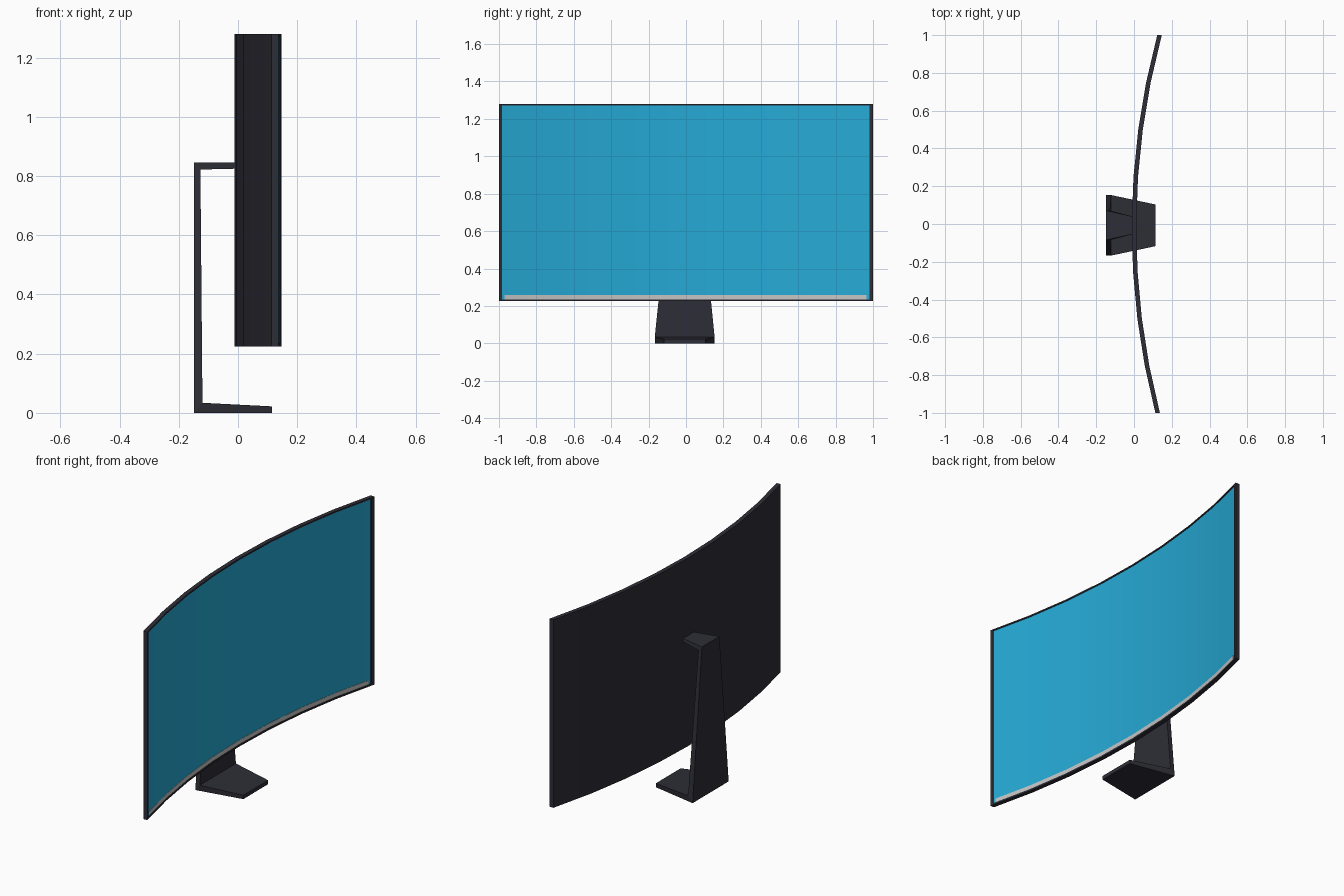
import bpy, bmesh, math

if "Cube" in bpy.data.objects:
    bpy.data.objects.remove(bpy.data.objects["Cube"])

def material(name, rgb):
    m = bpy.data.materials.new(name)
    m.diffuse_color = (*rgb, 1)
    m.use_nodes = True
    m.node_tree.nodes["Principled BSDF"].inputs["Base Color"].default_value = m.diffuse_color
    return m

DARK = material("charcoal plastic", (0.027, 0.027, 0.038))
BLUE = material("display blue", (0.019, 0.40, 0.67))
GREY = material("light grey", (0.56, 0.56, 0.56))

def sweep(name, sections, mat, smooth=False):
    """Skin a closed solid through a list of four-cornered sections."""
    bm = bmesh.new()
    rings = [[bm.verts.new(p) for p in s] for s in sections]
    for a, b in zip(rings, rings[1:]):
        for i in range(4):
            j = (i + 1) % 4
            bm.faces.new((a[i], a[j], b[j], b[i]))
    bm.faces.new(rings[0])
    bm.faces.new(rings[-1])
    bmesh.ops.recalc_face_normals(bm, faces=bm.faces)
    me = bpy.data.meshes.new(name)
    bm.to_mesh(me)
    bm.free()
    me.materials.append(mat)
    ob = bpy.data.objects.new(name, me)
    bpy.context.collection.objects.link(ob)
    if smooth:
        bpy.ops.object.select_all(action='DESELECT')
        ob.select_set(True)
        bpy.context.view_layer.objects.active = ob
        bpy.ops.object.shade_smooth_by_angle(angle=math.radians(30))
    return ob

# Curve of the panel in plan: a faceted arc, turned very slightly
SAG, SEGS = 0.13, 8
R = (1 + SAG * SAG) / (2 * SAG)
KNOTS = [-1 + 2 * i / SEGS for i in range(SEGS + 1)]

def arc(y):
    return R - math.sqrt(R * R - y * y) + 0.005 * y

def arc_x(y):
    i = min(int((y + 1) / 2 * SEGS), SEGS - 1)
    a, b = KNOTS[i], KNOTS[i + 1]
    return arc(a) + (arc(b) - arc(a)) * (y - a) / (b - a)

def curved_slab(name, y0, y1, z0, z1, back, front, mat):
    ys = [y0] + [k for k in KNOTS if y0 + 1e-4 < k < y1 - 1e-4] + [y1]
    secs = []
    for y in ys:
        x = arc_x(y)
        secs.append([(x + back, y, z0), (x + front, y, z0),
                     (x + front, y, z1), (x + back, y, z1)])
    return sweep(name, secs, mat, True)

# Monitor housing and raised bezel
Z0, Z1 = 0.225, 1.28
curved_slab("housing", -1, 1, Z0, Z1, -0.012, 0.006, DARK)
curved_slab("bezel_bottom", -1, 1, Z0, Z0 + 0.01, 0.006, 0.012, DARK)
curved_slab("bezel_top", -1, 1, Z1 - 0.008, Z1, 0.006, 0.012, DARK)
for label, y0, y1 in (("left", -1, -0.984), ("right", 0.98, 1)):
    curved_slab("bezel_" + label, y0, y1, Z0 + 0.01, Z1 - 0.008, 0.006, 0.012, DARK)

# Display and the light strip along its lower edge
curved_slab("display", -0.984, 0.98, Z0 + 0.01, Z1 - 0.008, 0.006, 0.0075, BLUE)
curved_slab("lower_strip", -0.97, 0.965, Z0 + 0.01, 0.259, 0.0075, 0.009, GREY)

# Stand: one bent, tapering strip (outer x,z, inner x,z, half width)
stations = [
    (0.115, 0, 0.115, 0.022, 0.11),
    (-0.148, 0, -0.12, 0.034, 0.16),
    (-0.148, 0.845, -0.127, 0.822, 0.078),
    (0.0, 0.845, 0.0, 0.825, 0.045),
]
CY = -0.007
sweep("stand", [[(xo, CY - w, zo), (xi, CY - w, zi), (xi, CY + w, zi), (xo, CY + w, zo)]
                for xo, zo, xi, zi, w in stations], DARK)
